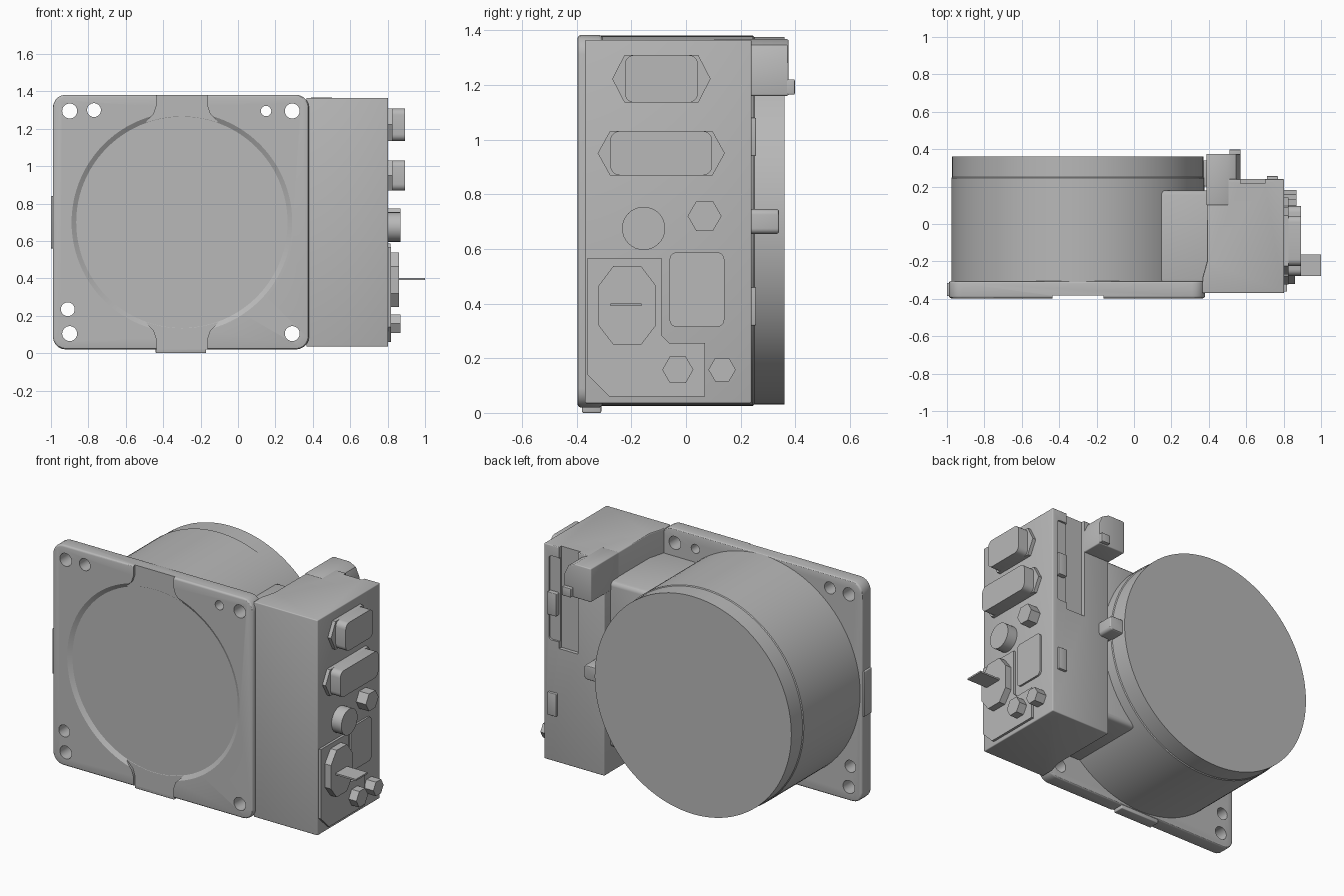
import bpy, bmesh
from math import sin, cos, pi, radians
from mathutils import Vector

if "Cube" in bpy.data.objects:
    bpy.data.objects.remove(bpy.data.objects["Cube"], do_unlink=True)

grey = bpy.data.materials.new("plain grey")
grey.use_nodes = True
grey.diffuse_color = (0.48, 0.48, 0.48, 1)
grey.node_tree.nodes["Principled BSDF"].inputs["Base Color"].default_value = (0.48, 0.48, 0.48, 1)

# Where profile coordinates (u, v) and depth d land for each extrusion axis
AXES = {"x": lambda u, v, d: (d, u, v),
        "y": lambda u, v, d: (u, d, v),
        "z": lambda u, v, d: (u, v, d)}


def rect(u0, u1, v0, v1, r=0, steps=5):
    """Rectangle outline with optional rounded corners."""
    if not r:
        return [(u0, v0), (u1, v0), (u1, v1), (u0, v1)]
    corners = [(u1 - r, v1 - r), (u0 + r, v1 - r), (u0 + r, v0 + r), (u1 - r, v0 + r)]
    pts = []
    for i, (cu, cv) in enumerate(corners):
        for k in range(steps + 1):
            a = (i + k / steps) * pi / 2
            pts.append((cu + r * cos(a), cv + r * sin(a)))
    return pts


def ring(u, v, r, n=32, turn=0):
    return [(u + r * cos(turn + 2 * pi * i / n), v + r * sin(turn + 2 * pi * i / n)) for i in range(n)]


def apply_modifiers(ob):
    bpy.context.view_layer.update()
    mesh = bpy.data.meshes.new_from_object(ob.evaluated_get(bpy.context.evaluated_depsgraph_get()))
    ob.modifiers.clear()
    ob.data = mesh


def loft(name, layers, axis, bevel=0):
    """Solid through matching outlines, given as (outline, depth) pairs."""
    bm = bmesh.new()
    rows = [[bm.verts.new(AXES[axis](u, v, d)) for u, v in pts] for pts, d in layers]
    n = len(rows[0])
    for a, b in zip(rows, rows[1:]):
        for i in range(n):
            bm.faces.new((a[i], a[(i + 1) % n], b[(i + 1) % n], b[i]))
    bm.faces.new(rows[0])
    bm.faces.new(rows[-1])
    bmesh.ops.recalc_face_normals(bm, faces=bm.faces)
    mesh = bpy.data.meshes.new(name)
    bm.to_mesh(mesh)
    bm.free()
    mesh.materials.append(grey)
    ob = bpy.data.objects.new(name, mesh)
    bpy.context.collection.objects.link(ob)
    if bevel:
        mod = ob.modifiers.new("Bevel", "BEVEL")
        mod.width, mod.segments, mod.angle_limit = bevel, 3, radians(40)
        apply_modifiers(ob)
    return ob


def prism(name, pts, axis, d0, d1, bevel=0):
    return loft(name, [(pts, d0), (pts, d1)], axis, bevel)


def cut(ob, cutter):
    cutter.hide_render = True
    mod = ob.modifiers.new("Cut", "BOOLEAN")
    mod.operation, mod.solver, mod.object = "DIFFERENCE", "EXACT", cutter
    apply_modifiers(ob)
    bpy.data.objects.remove(cutter, do_unlink=True)


CX, CZ = -0.30, 0.70

# Square mounting plate with a round recess, a channel and screw holes
plate = prism("mounting_plate", rect(-0.99, 0.38, 0.02, 1.382, 0.07), "y", -0.397, -0.305, 0.012)
cut(plate, loft("recess_cutter", [(ring(CX, CZ, 0.60, 96), -0.41), (ring(CX, CZ, 0.59, 96), -0.397),
                                  (ring(CX, CZ, 0.565, 96), -0.381)], "y"))
channel = [(0.137, 0.70), (0.137, 0.62), (0.15, 0.58), (0.19, 0.54)]
outline = [(CX + s * u, CZ + t * v) for s, t, order in
           ((1, 1, 1), (-1, 1, -1), (-1, -1, 1), (1, -1, -1)) for u, v in channel[::-order]]
cut(plate, prism("channel_cutter", outline, "y", -0.42, -0.382))
holes = [(-0.90, 1.295, 0.04), (-0.77, 1.30, 0.037), (0.15, 1.295, 0.028), (0.29, 1.295, 0.04),
         (-0.91, 0.235, 0.037), (-0.90, 0.105, 0.04), (0.29, 0.105, 0.04)]
for x, z, r in holes:
    cut(plate, prism("hole_cutter", ring(x, z, r), "y", -0.5, -0.2))
prism("bottom_tab", rect(-0.44, -0.17, 0, 0.06), "y", -0.38, -0.31, 0.005)
prism("side_tab", rect(-1.0, -0.95, 0.56, 0.84), "y", -0.385, -0.315, 0.004)

# Big drum with a shallow seam below its end cap
drum = [(0.677, -0.32), (0.677, 0.245), (0.672, 0.25), (0.672, 0.36)]
loft("drum", [(ring(CX, CZ + 0.003, r, 128), y) for r, y in drum], "y")

# Fairing that joins the drum to the connector box
prism("fairing", rect(0.13, 0.42, 0.19, 1.215, 0.03), "y", -0.32, 0.18, 0.025)

# Connector box with a shallow pocket on its back
box = prism("connector_box", [(0.803, -0.37), (0.803, 0.24), (0.39, 0.24), (0.39, -0.20),
                              (0.365, -0.29), (0.365, -0.37)], "z", 0.035, 1.365, 0.006)
cut(box, prism("pocket_cutter", rect(0.57, 0.70, 0.74, 1.5), "y", 0.217, 0.3))
cut(box, prism("side_pocket_cutter", rect(0.69, 0.77, 0.78, 1.30, 0.02), "y", 0.228, 0.3))
for z in (0.39, 1.01):
    prism("back_latch", rect(0.71, 0.77, z - 0.07, z + 0.07), "y", 0.22, 0.256, 0.004)

# Ridge running out of the top of the box, with a small clip
prism("top_ridge", [(0.387, 1.16), (0.57, 1.16), (0.57, 1.29), (0.545, 1.345), (0.50, 1.367),
                    (0.387, 1.367)], "y", 0.1, 0.375, 0.006)
prism("ridge_clip", rect(0.51, 0.57, 1.165, 1.22), "y", 0.36, 0.398, 0.004)
prism("rim_clip", rect(0.34, 0.46, 0.655, 0.745, 0.02), "y", 0.2, 0.34, 0.008)

# Two long sockets: pointed flange with a rounded body
FACE = 0.80
for z, h, y0, y1 in ((1.222, 0.087, -0.27, 0.09), (0.95, 0.081, -0.323, 0.142)):
    flange = [(y0, z), (y0 + 0.045, z - h), (y1 - 0.045, z - h),
              (y1, z), (y1 - 0.045, z + h), (y0 + 0.045, z + h)]
    prism("socket_flange", flange, "x", FACE, 0.825)
    prism("socket_body", rect(y0 + 0.046, y1 - 0.046, z - h, z + h, 0.035), "x", FACE, 0.893)

# Raised panels on the connector face
prism("stepped_panel", [(-0.36, 0.14), (-0.28, 0.06), (0.07, 0.06), (0.07, 0.255), (-0.06, 0.255),
                        (-0.09, 0.285), (-0.09, 0.567), (-0.36, 0.567)], "x", FACE, 0.818)
prism("flat_panel", rect(-0.06, 0.14, 0.315, 0.587, 0.025), "x", FACE, 0.815)

# Hexagonal and round fittings
for y, z, r, x in ((0.068, 0.72, 0.062, 0.87), (-0.03, 0.158, 0.057, 0.87), (0.132, 0.158, 0.05, 0.868)):
    prism("hex_fitting", ring(y, z, r, 6), "x", FACE, x)
prism("round_fitting", ring(-0.155, 0.675, 0.079), "x", FACE, 0.87)

# Octagonal inlet with its flat blade
inlet = [(-0.32, 0.32), (-0.265, 0.248), (-0.165, 0.248), (-0.11, 0.32),
         (-0.11, 0.465), (-0.165, 0.538), (-0.265, 0.538), (-0.32, 0.465)]
prism("octagonal_inlet", inlet, "x", FACE, 0.86)
prism("inlet_blade", rect(-0.277, -0.163, 0.391, 0.401), "x", 0.85, 1.0)

# Smooth curved faces, keep the corners sharp
for ob in bpy.context.scene.objects:
    ob.select_set(ob.type == "MESH")
    if ob.type == "MESH":
        bpy.context.view_layer.objects.active = ob
bpy.ops.object.shade_smooth_by_angle(angle=radians(30))
